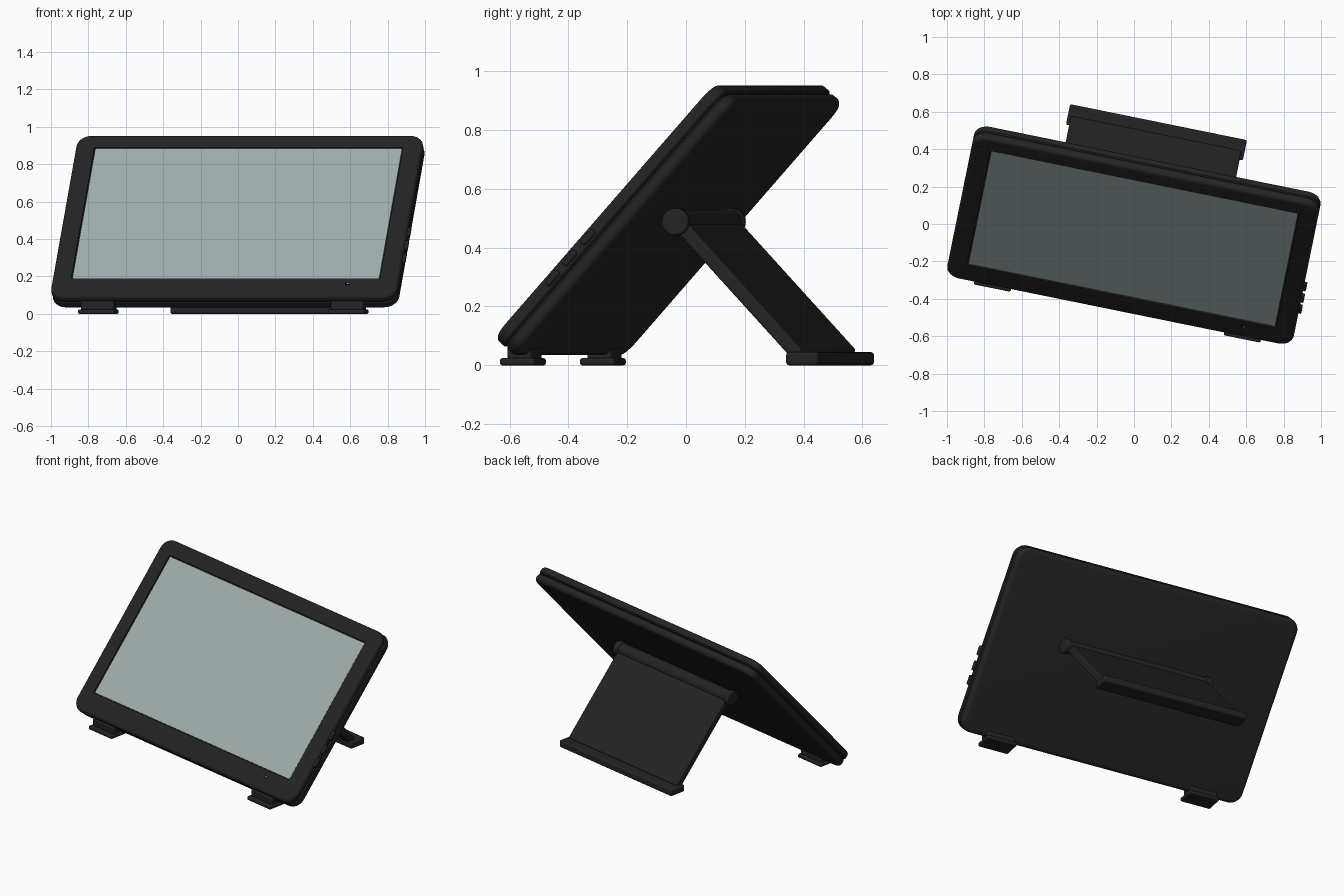
import bpy, bmesh, math
from mathutils import Matrix, Vector

if "Cube" in bpy.data.objects:
    bpy.data.objects.remove(bpy.data.objects["Cube"])


def material(name, rgb):
    mat = bpy.data.materials.new(name)
    mat.use_nodes = True
    mat.diffuse_color = (*rgb, 1)
    mat.node_tree.nodes["Principled BSDF"].inputs["Base Color"].default_value = (*rgb, 1)
    return mat


BLACK = material("black plastic", (0.017, 0.017, 0.017))
GLASS = material("grey screen", (0.35, 0.42, 0.41))
DARK = material("dark recess", (0.004, 0.004, 0.004))
LIGHT = material("indicator white", (0.5, 0.5, 0.5))

# Desk frame: whole device turned about z; tablet frame: also tilted back
DESK = Matrix.Rotation(math.radians(-11.5), 4, "Z")
TABLET = (Matrix.Translation((-0.005, -0.0825, 0.54)) @ DESK
          @ Matrix.Rotation(math.radians(48.4), 4, "X"))


def finish(name, bm, frame, mat, bevel=0):
    bmesh.ops.recalc_face_normals(bm, faces=bm.faces)
    for f in bm.faces:
        f.smooth = True
    mesh = bpy.data.meshes.new(name)
    bm.to_mesh(mesh)
    bm.free()
    mesh.set_sharp_from_angle(angle=math.radians(35))
    mesh.materials.append(mat)
    obj = bpy.data.objects.new(name, mesh)
    bpy.context.collection.objects.link(obj)
    obj.matrix_world = frame
    if bevel:
        mod = obj.modifiers.new("rounded edges", "BEVEL")
        mod.width, mod.segments = bevel, 3
    return obj


def box(name, size, centre, frame, mat=BLACK, bevel=0.0, tilt=0.0):
    bm = bmesh.new()
    m = (Matrix.Translation(centre) @ Matrix.Rotation(tilt, 4, "X")
         @ Matrix.Diagonal((*size, 1)))
    bmesh.ops.create_cube(bm, size=1, matrix=m)
    return finish(name, bm, frame, mat, bevel)


def rod(name, radius, length, centre, frame, axis="Y", mat=BLACK, bevel=0.0):
    bm = bmesh.new()
    m = Matrix.Translation(centre) @ Matrix.Rotation(math.pi / 2, 4, axis)
    bmesh.ops.create_cone(bm, cap_ends=True, segments=32, radius1=radius,
                          radius2=radius, depth=length, matrix=m)
    return finish(name, bm, frame, mat, bevel)


def rounded_rect(x, y0, y1, r, steps=8):
    """Outline symmetric in x, counter-clockwise from the upper right corner."""
    corners = [(x - r, y1 - r), (r - x, y1 - r), (r - x, y0 + r), (x - r, y0 + r)]
    pts = []
    for i, (cx, cy) in enumerate(corners):
        for k in range(steps + 1):
            a = math.pi / 2 * (i + k / steps)
            pts.append((cx + r * math.cos(a), cy + r * math.sin(a)))
    return pts


def loft(name, rings, frame, mat):
    """Skin rings of (outline, height) and cap both ends."""
    bm = bmesh.new()
    loops = [[bm.verts.new((x, y, z)) for x, y in pts] for pts, z in rings]
    for a, b in zip(loops, loops[1:]):
        for i in range(len(a)):
            j = (i + 1) % len(a)
            bm.faces.new((a[i], a[j], b[j], b[i]))
    bm.faces.new(loops[0])
    bm.faces.new(loops[-1])
    return finish(name, bm, frame, mat)


# Tablet outline and screen opening, in the tablet frame
HALF_W, BOTTOM, TOP, CORNER = 0.945, -0.60, 0.5615, 0.075
SCR_W, SCR_H = 0.842, 0.468


def body(inset, z):
    return rounded_rect(HALF_W - inset, BOTTOM + inset, TOP - inset, CORNER - inset), z


def rim(z, radius, sign):
    """Quarter-round edge from the flat face at z to the side wall."""
    return [body(radius * (1 - math.sin(t)), z - sign * radius * (1 - math.cos(t)))
            for t in (math.pi / 2 * k / 5 for k in range(6))]


# Front bezel with a shallow screen recess
opening = rounded_rect(SCR_W, -SCR_H, SCR_H, 0.006)
loft("front_bezel",
     [(opening, -0.012), (opening, 0)] + rim(0, 0.02, 1)
     + [body(0, -0.04), body(0.006, -0.047), body(0.03, -0.048)], TABLET, BLACK)

# Back shell, separated from the bezel by a groove
loft("back_shell",
     [body(0.03, -0.046), body(0.016, -0.047), body(0.012, -0.05), body(0.002, -0.056)]
     + rim(-0.1, 0.025, -1)[::-1], TABLET, BLACK)

# Screen
screen_edge = rounded_rect(SCR_W - 0.005, -SCR_H + 0.005, SCR_H - 0.005, 0.004)
loft("screen", [(screen_edge, -0.013), (screen_edge, -0.005)], TABLET, GLASS)

# Indicator light
box("indicator_recess", (0.024, 0.014, 0.004), (0.67, -0.508, 0), TABLET, DARK)
box("indicator_light", (0.008, 0.008, 0.004), (0.673, -0.508, 0.001), TABLET, LIGHT)

# Side buttons
for i, v in enumerate((-0.305, -0.215, -0.12)):
    box(f"side_button_{i + 1}", (0.03, 0.06, 0.022), (HALF_W, v, -0.022),
        TABLET, bevel=0.006)

# Front feet: pad plus a block reaching up to the body
for side, u in (("right", -0.675), ("left", 0.688)):
    box(f"{side}_foot_pad", (0.2, 0.122, 0.024), (u, -0.426, 0.012), DESK, bevel=0.008)
    box(f"{side}_foot_block", (0.18, 0.085, 0.05), (u, -0.42, 0.043), DESK, bevel=0.008)

# Stand: hinge, leg and base bar
HINGE = Vector((0.02, 0.066, 0.488))
LEG_END = Vector((0.02, 0.485, 0.035))
rod("stand_hinge", 0.04, 0.94, HINGE, DESK)
for side, s in (("right", -1), ("left", 1)):
    rod(f"{side}_hinge_knuckle", 0.046, 0.04, HINGE + Vector((s * 0.475, 0, 0)),
        DESK, bevel=0.006)
run = LEG_END - HINGE
box("stand_leg", (0.93, run.length, 0.046), (HINGE + LEG_END) / 2, DESK,
    bevel=0.008, tilt=math.atan2(run.z, run.y))
box("stand_base", (0.965, 0.112, 0.045), (0.02, 0.504, 0.0225), DESK, bevel=0.01)
